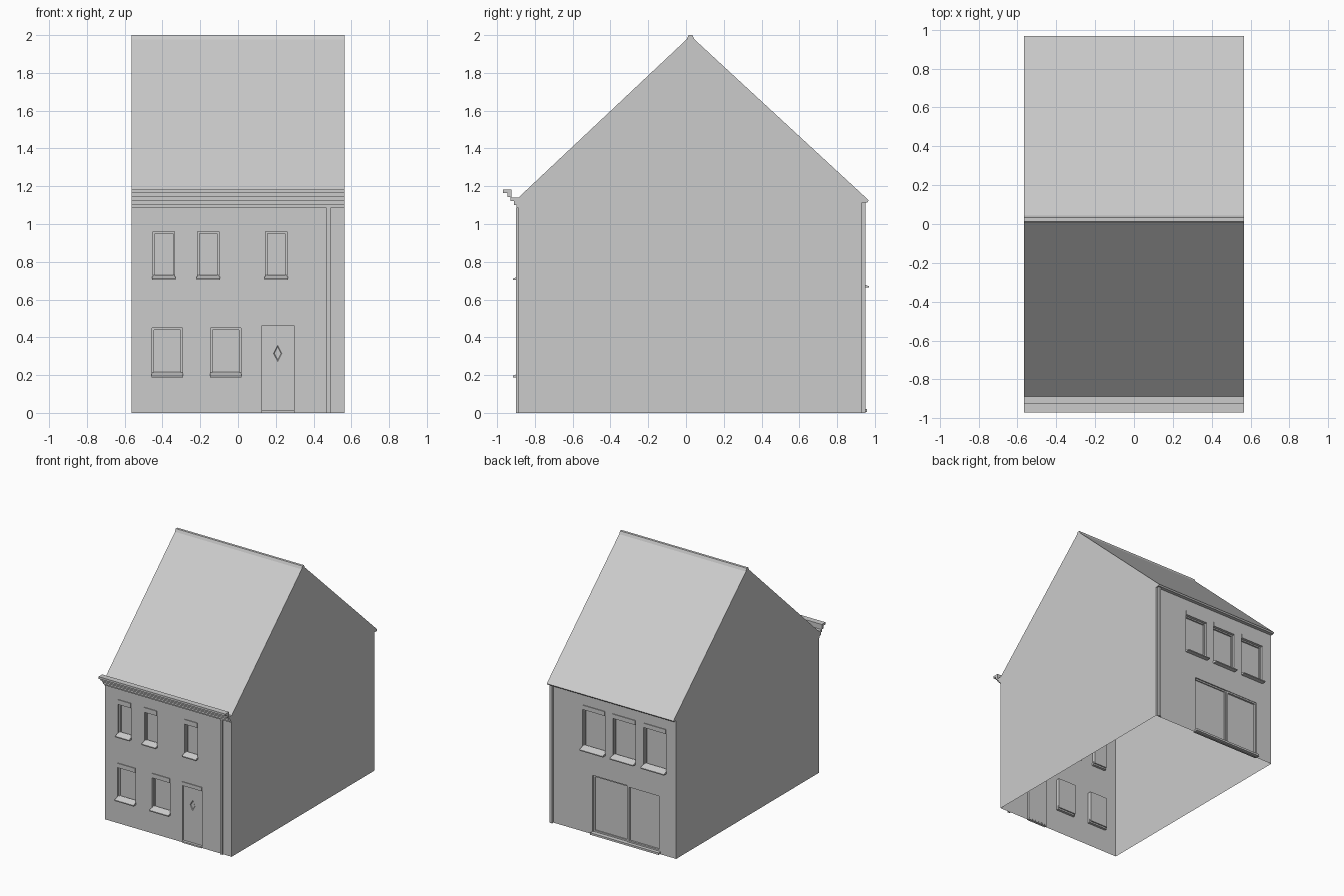
import bpy, bmesh
from mathutils import Vector, Matrix

cube = bpy.data.objects.get("Cube")
if cube:
    bpy.data.objects.remove(cube, do_unlink=True)

COLOUR = (0.6, 0.6, 0.6, 1)
plaster = bpy.data.materials.new("plain_grey")
plaster.use_nodes = True
plaster.diffuse_color = COLOUR
plaster.node_tree.nodes["Principled BSDF"].inputs["Base Color"].default_value = COLOUR

HALF = 0.565
FRONT, BACK = -0.887, 0.932


def finish(name, bm, outward=None, weld=True):
    """Turn a bmesh into a flat-shaded object; open sheets are made to face outward."""
    if weld:
        bmesh.ops.remove_doubles(bm, verts=bm.verts[:], dist=0.0001)
    if outward:
        bm.normal_update()
        total = sum((f.normal * f.calc_area() for f in bm.faces), Vector())
        if total.dot(Vector(outward)) < 0:
            bmesh.ops.reverse_faces(bm, faces=bm.faces[:])
    else:
        bmesh.ops.recalc_face_normals(bm, faces=bm.faces[:])
    mesh = bpy.data.meshes.new(name)
    bm.to_mesh(mesh)
    bm.free()
    mesh.materials.append(plaster)
    obj = bpy.data.objects.new(name, mesh)
    bpy.context.collection.objects.link(obj)


def face(bm, points):
    bm.faces.new([bm.verts.new(p) for p in points])


def boxes(name, spans):
    """Join boxes given as (x0, x1, y0, y1, z0, z1) into one object."""
    bm = bmesh.new()
    for x0, x1, y0, y1, z0, z1 in spans:
        middle = Vector((x0 + x1, y0 + y1, z0 + z1)) / 2
        size = (abs(x1 - x0), abs(y1 - y0), abs(z1 - z0), 1)
        bmesh.ops.create_cube(bm, size=1, matrix=Matrix.Translation(middle) @ Matrix.Diagonal(size))
    finish(name, bm, weld=False)


def wall(name, y, side, top, openings):
    """Wall sheet with recessed pockets; openings are (x0, x1, z0, z1, depth)."""
    bm = bmesh.new()
    xs = sorted({-HALF, HALF} | {v for o in openings for v in o[:2]})
    zs = sorted({0, top} | {v for o in openings for v in o[2:4]})
    for a, b in zip(xs, xs[1:]):
        for c, d in zip(zs, zs[1:]):
            mx, mz = (a + b) / 2, (c + d) / 2
            if not any(o[0] < mx < o[1] and o[2] < mz < o[3] for o in openings):
                face(bm, [(a, y, c), (b, y, c), (b, y, d), (a, y, d)])
    for x0, x1, z0, z1, depth in openings:
        back = y - side * depth
        ring = [(x0, z0), (x1, z0), (x1, z1), (x0, z1)]
        face(bm, [(x, back, z) for x, z in ring])
        for (a, c), (b, d) in zip(ring, ring[1:] + ring[:1]):
            face(bm, [(a, y, c), (b, y, d), (b, back, d), (a, back, c)])
    finish(name, bm, (0, side, 0))


def frame(x0, x1, z0, z1, y0, y1, w):
    """Four bars around a rectangle."""
    return [(x0, x0 + w, y0, y1, z0, z1), (x1 - w, x1, y0, y1, z0, z1),
            (x0 + w, x1 - w, y0, y1, z0, z0 + w), (x0 + w, x1 - w, y0, y1, z1 - w, z1)]


def sweep(bm, line):
    """Strip of faces along a (y, z) line, as wide as the house."""
    for (ya, za), (yb, zb) in zip(line, line[1:]):
        face(bm, [(-HALF, ya, za), (HALF, ya, za), (HALF, yb, zb), (-HALF, yb, zb)])


def sill(name, x0, x1, z, inner, out):
    """Ledge that slopes down from the glass to its outer edge."""
    low, lip, high = z - 0.012, z - 0.004, z + 0.016
    bm = bmesh.new()
    ends = [[bm.verts.new((x, y, h)) for y, h in
             ((inner, low), (out, low), (out, lip), (inner, high))] for x in (x0, x1)]
    for end in ends:
        bm.faces.new(end)
    for i in range(4):
        j = (i + 1) % 4
        bm.faces.new((ends[0][i], ends[0][j], ends[1][j], ends[1][i]))
    finish(name, bm)


def window(name, x0, x1, z0, z1, lintel, y, side, sill_out):
    """Frame in the pocket, flat lintel above and sloped sill below."""
    boxes(name + "_frame", frame(x0, x1, z0, z1, y - side * 0.028, y - side * 0.016, 0.01))
    boxes(name + "_lintel", [(x0, x1, y, y + side * 0.006, z1, lintel)])
    sill(name + "_sill", x0 - 0.004, x1 + 0.004, z0, y - side * 0.02, y + side * sill_out)


# Roof sheet with ridge cap and back eave
roof_line = [(FRONT, 1.14), (0.004, 1.978), (0.014, 2.0), (0.034, 2.0),
             (0.044, 1.978), (0.968, 1.125), (0.96, 1.115), (BACK, 1.115)]
bm = bmesh.new()
sweep(bm, roof_line)
finish("roof", bm, (0, 0, 1))

# Gable walls, open underneath
for name, s in (("left_gable_wall", 1), ("right_gable_wall", -1)):
    bm = bmesh.new()
    face(bm, [(s * HALF, y, z) for y, z in roof_line + [(BACK, 0), (FRONT, 0)]])
    finish(name, bm, (s, 0, 0))

# Front wall and windows: (x0, x1, z0, z1, lintel top)
front_windows = [(x, x + 0.115, 0.715, 0.96, 0.998) for x in (-0.45, -0.215, 0.145)]
front_windows += [(x, x + 0.16, 0.2, 0.45, 0.485) for x in (-0.455, -0.145)]
door = (0.125, 0.3, 0.01, 0.46)
wall("front_wall", FRONT, -1, 1.14,
     [w[:4] + (0.03,) for w in front_windows] + [door + (0.015,)])
for i, w in enumerate(front_windows):
    window(f"front_window_{i + 1}", *w, FRONT, -1, 0.03)

# Front door lintel, step and diamond light
boxes("door_lintel", [(door[0], door[1], FRONT - 0.006, FRONT, door[3], 0.49)])
boxes("door_step", [(door[0], door[1], FRONT - 0.008, FRONT + 0.014, 0, 0.012)])
bm = bmesh.new()
cx, cz = 0.21, 0.315
outer, inner = [[bm.verts.new((cx + dx * k, y, cz + dz * k)) for dx, dz in
                 ((-0.022, 0), (0, -0.043), (0.022, 0), (0, 0.043))]
                for k, y in ((1, FRONT + 0.009), (0.8, FRONT + 0.013))]
bm.faces.new(inner)
for i in range(4):
    j = (i + 1) % 4
    bm.faces.new((outer[i], outer[j], inner[j], inner[i]))
finish("door_diamond_light", bm, (0, -1, 0))

# Back wall, windows and sliding doors
back_windows = [(x, x + 0.2, 0.675, 0.985, 1.02) for x in (0.07, -0.2, -0.475)]
patio = (-0.42, 0.18, 0.02, 0.475)
split = -0.13
wall("back_wall", BACK, 1, 1.115,
     [w[:4] + (0.03,) for w in back_windows] + [patio + (0.02,)])
for i, w in enumerate(back_windows):
    window(f"back_window_{i + 1}", *w, BACK, 1, 0.036)
for name, x0, x1, inset in (("fixed_patio_door", patio[0], split, 0.004),
                            ("sliding_patio_door", split, patio[1], 0.01)):
    boxes(name, frame(x0, x1, patio[2], patio[3], BACK - 0.019, BACK - inset, 0.012))
boxes("patio_sill", [(patio[0] - 0.005, patio[1] + 0.005, BACK - 0.018, BACK + 0.025, 0.004, 0.02)])

# Stepped gutter cornice with closed ends
cornice = [(FRONT, 1.085), (-0.897, 1.085), (-0.897, 1.1), (-0.91, 1.1), (-0.91, 1.122),
           (-0.928, 1.122), (-0.928, 1.142), (-0.946, 1.142), (-0.946, 1.165), (-0.97, 1.165),
           (-0.97, 1.182), (-0.923, 1.182), (-0.923, 1.14), (FRONT, 1.14)]
bm = bmesh.new()
sweep(bm, cornice + cornice[:1])
for x in (-HALF, HALF):
    face(bm, [(x, y, z) for y, z in cornice])
finish("front_cornice", bm)

# Downpipes
boxes("front_downpipe", [(0.468, 0.489, FRONT - 0.013, FRONT, 0, 1.085)])
boxes("back_downpipe", [(0.53, 0.552, BACK, BACK + 0.017, 0, 1.115)])
